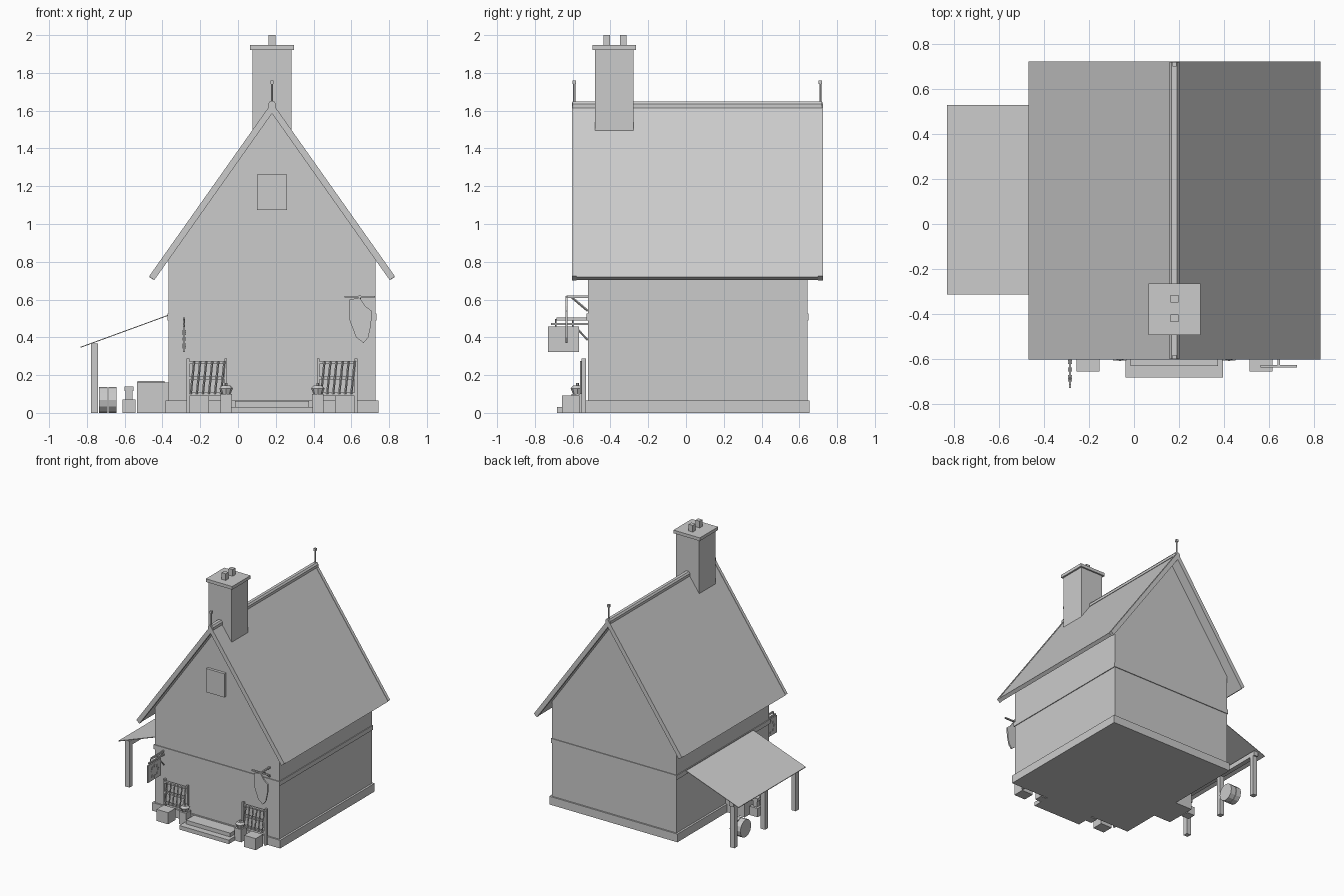
import bpy
import bmesh
import math
from mathutils import Vector

if "Cube" in bpy.data.objects:
    bpy.data.objects.remove(bpy.data.objects["Cube"], do_unlink=True)

# Single plain material
stone = bpy.data.materials.new("plain_grey")
stone.use_nodes = True
GREY = (0.6, 0.6, 0.6, 1.0)
stone.diffuse_color = GREY
stone.node_tree.nodes["Principled BSDF"].inputs["Base Color"].default_value = GREY


def finish(name, bm):
    """Turn a bmesh into a named object with the shared material."""
    bmesh.ops.recalc_face_normals(bm, faces=bm.faces)
    mesh = bpy.data.meshes.new(name)
    bm.to_mesh(mesh)
    bm.free()
    mesh.materials.append(stone)
    obj = bpy.data.objects.new(name, mesh)
    bpy.context.collection.objects.link(obj)
    return obj


def box(name, x, y, z):
    """Box from three (low, high) ranges."""
    bm = bmesh.new()
    bmesh.ops.create_cube(bm, size=1)
    for v in bm.verts:
        for axis, (low, high) in enumerate((x, y, z)):
            v.co[axis] = high if v.co[axis] > 0 else low
    return finish(name, bm)


def prism(name, outline, y):
    """Extrude an x-z outline along y."""
    bm = bmesh.new()
    face = bm.faces.new([bm.verts.new((px, y[0], pz)) for px, pz in outline])
    moved = bmesh.ops.extrude_face_region(bm, geom=[face])["geom"]
    verts = [g for g in moved if isinstance(g, bmesh.types.BMVert)]
    bmesh.ops.translate(bm, verts=verts, vec=(0, y[1] - y[0], 0))
    return finish(name, bm)


def rod(name, start, end, radius, sides=4, tip=None):
    """Straight bar, cone or drum between two points."""
    start, end = Vector(start), Vector(end)
    axis = end - start
    bm = bmesh.new()
    bmesh.ops.create_cone(bm, cap_ends=True, segments=sides, radius1=radius,
                          radius2=radius if tip is None else tip, depth=axis.length)
    bmesh.ops.rotate(bm, verts=bm.verts, matrix=Vector((0, 0, 1)).rotation_difference(axis).to_matrix())
    bmesh.ops.translate(bm, verts=bm.verts, vec=(start + end) / 2)
    return finish(name, bm)


def around(centre, half):
    return (centre - half, centre + half)


def grow(span, amount):
    return (span[0] - amount, span[1] + amount)


# Main proportions
MID = 0.18
WALL_X = around(MID, 0.547)
WALL_Y = (-0.52, 0.643)
ROOF_Y = (-0.604, 0.724)
FRONT = WALL_Y[0]
APEX = 1.64
EAVE = 0.72
HALF = 0.65
PITCH = (APEX - EAVE) / HALF


def chevron(drop, lift=0):
    """Roof cross-section with square-cut eaves."""
    slant = drop / (1 + PITCH ** 2)
    ex, ez = slant * PITCH, slant
    return [(MID - HALF, EAVE + lift), (MID, APEX + lift), (MID + HALF, EAVE + lift),
            (MID + HALF - ex, EAVE - ez), (MID, APEX - drop), (MID - HALF + ex, EAVE - ez)]


# House walls with gables, plinth and storey band
top = APEX - 0.045
wall_top = top - PITCH * (WALL_X[1] - MID)
prism("house_walls", [(WALL_X[0], 0), (WALL_X[1], 0), (WALL_X[1], wall_top),
                      (MID, top), (WALL_X[0], wall_top)], WALL_Y)
box("plinth", grow(WALL_X, 0.016), grow(WALL_Y, 0.012), (0, 0.065))
box("storey_band", grow(WALL_X, 0.006), grow(WALL_Y, 0.006), (0.49, 0.525))

# Roof slab, bargeboards, ridge and finials
prism("roof", chevron(0.05), grow(ROOF_Y, -0.025))
for label, y in (("front", ROOF_Y[0]), ("back", ROOF_Y[1])):
    inward = 0.025 if label == "front" else -0.025
    prism(label + "_bargeboard", chevron(0.055, 0.004), sorted((y, y + inward)))
    fy = y + inward / 2
    rod(label + "_finial_pole", (MID, fy, APEX), (MID, fy, 1.75), 0.006, 6)
    box(label + "_finial_knob", around(MID, 0.009), around(fy, 0.009), (1.74, 1.76))
prism("ridge_cap", [(MID - 0.022, 1.615), (MID + 0.022, 1.615), (MID + 0.022, 1.635),
                    (MID + 0.012, 1.648), (MID - 0.012, 1.648), (MID - 0.022, 1.635)],
      grow(ROOF_Y, -0.003))

# Chimney with cap and two pots
CHIM_Y = (-0.483, -0.277)
chim_x = around(MID, 0.102)
box("chimney_stack", chim_x, CHIM_Y, (1.495, 1.925))
box("chimney_cap", grow(chim_x, 0.014), grow(CHIM_Y, 0.012), (1.922, 1.947))
for i, y in enumerate((-0.42, -0.333)):
    box(f"chimney_pot_{i}", around(MID, 0.018), around(y, 0.017), (1.94, 2))

# Gable shutter
box("gable_shutter", around(MID, 0.079), (FRONT - 0.022, FRONT), (1.074, 1.262))

# Entrance steps
box("lower_step", around(MID, 0.217), (-0.683, FRONT), (0, 0.032))
box("upper_step", around(MID, 0.195), (-0.633, FRONT), (0.03, 0.062))

# Mirrored pedestals, lanterns, planters and slatted trellises
for label, side in (("right", -1), ("left", 1)):
    x = MID + side * 0.243
    y = -0.575
    box(label + "_pedestal", around(x, 0.03), around(y, 0.032), (0, 0.1))
    rod(label + "_lantern_bowl", (x, y, 0.1), (x, y, 0.13), 0.024, 8, 0.036)
    rod(label + "_lantern_lid", (x, y, 0.13), (x, y, 0.145), 0.036, 8, 0.022)
    rod(label + "_lantern_knob", (x, y, 0.145), (x, y, 0.158), 0.008, 6)
    box(label + "_planter", around(MID + side * 0.385, 0.051), (-0.657, -0.565), (0, 0.092))

    x = MID + side * 0.345
    y = FRONT - 0.022
    for end in (-1, 1):
        box(label + "_trellis_post", around(x + end * 0.1, 0.007), around(y, 0.012), (0, 0.288))
    for z in (0.1, 0.185, 0.265):
        box(label + "_trellis_rail", around(x, 0.105), around(y, 0.009), around(z, 0.007))
    for i in range(6):
        sx = x - 0.085 + i * 0.032
        rod(label + "_trellis_slat", (sx, y - 0.012, 0.1), (sx + 0.018, y - 0.012, 0.275), 0.006)

# Hanging sign on its bracket
SX = -0.285
box("sign_arm", around(SX, 0.005), (-0.685, FRONT), around(0.497, 0.007))
box("sign_rail", around(SX, 0.005), (-0.715, FRONT), around(0.47, 0.006))
box("sign_board", around(SX, 0.005), (-0.73, -0.567), (0.322, 0.457))
for y in (-0.69, -0.6):
    rod("sign_hanger", (SX, y, 0.45), (SX, y, 0.497), 0.004)
for i in range(8):
    turn = i * math.tau / 8
    box(f"sign_stud_{i}", around(SX, 0.009), around(-0.648 + 0.045 * math.cos(turn), 0.008),
        around(0.39 + 0.042 * math.sin(turn), 0.008))
rod("sign_brace", (SX, FRONT, 0.385), (SX, FRONT - 0.06, 0.45), 0.005)

# Hanging cloth on a crossbar
CX, CY = 0.645, -0.633
box("cloth_crossbar", around(CX, 0.081), around(CY, 0.006), around(0.615, 0.005))
box("cloth_arm", around(CX, 0.006), (CY, FRONT), around(0.615, 0.006))
rod("cloth_brace", (CX, CY + 0.03, 0.61), (CX, FRONT, 0.54), 0.006)
prism("hanging_cloth", [(-0.055, 0.6), (-0.058, 0.5), (-0.035, 0.44), (-0.02, 0.4), (0.02, 0.37),
                        (0.045, 0.4), (0.06, 0.47), (0.062, 0.54), (0.03, 0.565), (0, 0.61)],
      around(0, 0.006)).location = (CX, CY, 0)

# Side lean-to: thin sloping canopy, beam and posts
prism("canopy", [(-0.833, 0.35), (WALL_X[0], 0.52), (WALL_X[0], 0.515), (-0.833, 0.345)], (-0.313, 0.53))
POST_X = around(-0.759, 0.019)
box("canopy_beam", POST_X, (-0.3, 0.515), (0.33, 0.368))
for i, y in enumerate((-0.285, 0.1, 0.485)):
    box(f"canopy_post_{i}", POST_X, around(y, 0.019), (0, 0.368))

# Goods stored under the canopy
for i, x in enumerate((-0.713, -0.664)):
    rod(f"log_drum_{i}", (x - 0.022, 0.3, 0.069), (x + 0.022, 0.3, 0.069), 0.069, 12)
box("storage_chest", (-0.536, WALL_X[0]), (-0.22, 0.03), (0, 0.162))
box("chest_lid", (-0.532, -0.39), (-0.21, 0.02), (0.16, 0.168))
box("stool_base", around(-0.577, 0.035), around(-0.06, 0.035), (0, 0.07))
box("stool_stem", around(-0.577, 0.018), around(-0.06, 0.018), (0.07, 0.115))
box("stool_seat", around(-0.577, 0.025), around(-0.06, 0.025), (0.115, 0.14))
